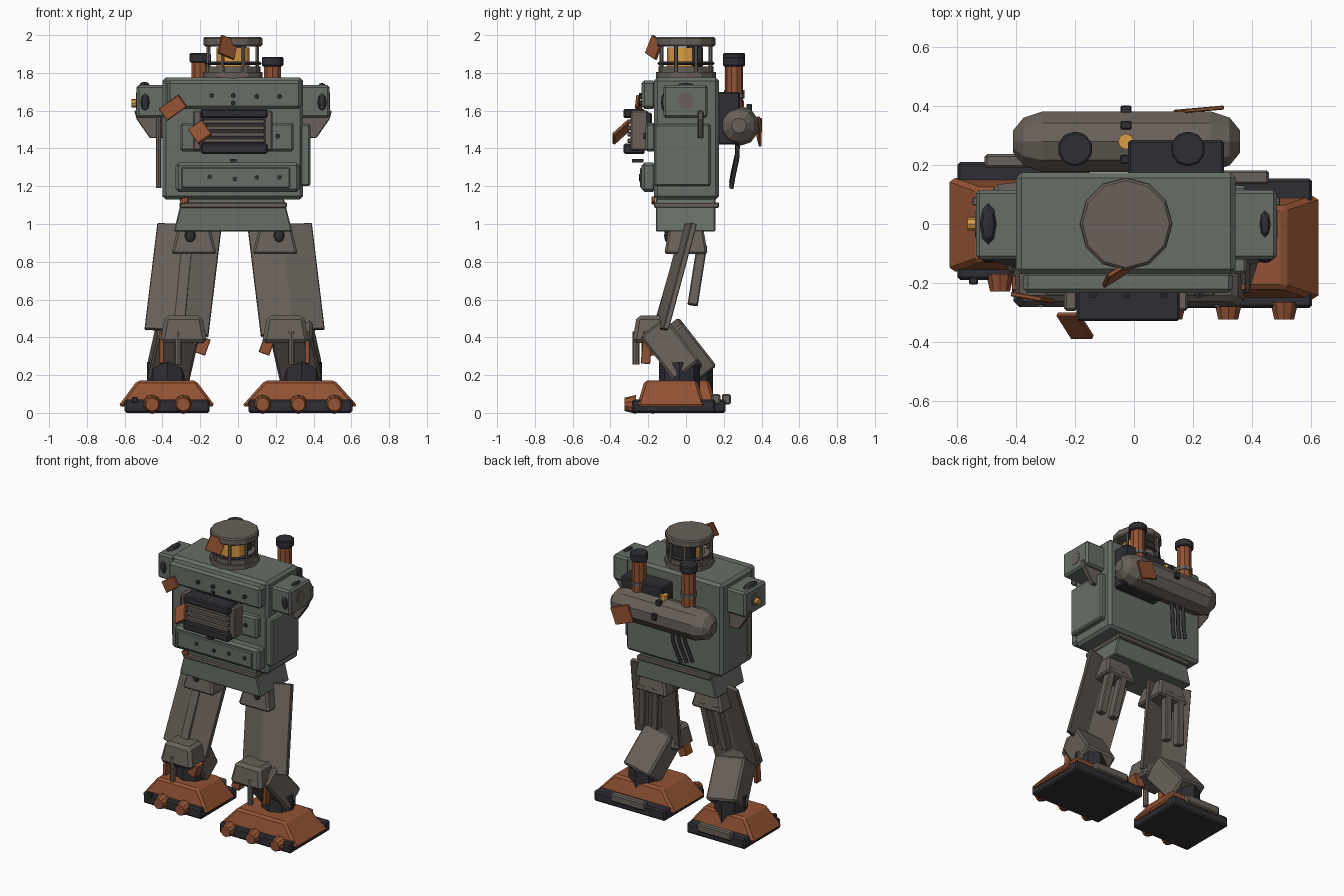
import bpy, bmesh, math
from mathutils import Vector, Matrix, Euler

if "Cube" in bpy.data.objects:
    bpy.data.objects.remove(bpy.data.objects["Cube"])


def material(name, rgb):
    m = bpy.data.materials.new(name)
    m.diffuse_color = (*rgb, 1)
    m.use_nodes = True
    m.node_tree.nodes["Principled BSDF"].inputs["Base Color"].default_value = m.diffuse_color
    return m


GREEN = material("green_grey", (0.135, 0.155, 0.135))
GREY = material("brown_grey", (0.14, 0.118, 0.10))
RUST = material("rust", (0.29, 0.085, 0.033))
DARK = material("dark_metal", (0.028, 0.028, 0.034))
AMBER = material("amber", (0.72, 0.34, 0.06))


def finish(name, bm, mat, bevel=0.0):
    bmesh.ops.recalc_face_normals(bm, faces=bm.faces)
    me = bpy.data.meshes.new(name)
    bm.to_mesh(me)
    bm.free()
    me.materials.append(mat)
    ob = bpy.data.objects.new(name, me)
    bpy.context.collection.objects.link(ob)
    if bevel:
        b = ob.modifiers.new("bevel", 'BEVEL')
        b.width, b.segments, b.limit_method = bevel, 1, 'ANGLE'
    return ob


def box(name, x, y, z, mat, bevel=0.008, top=(1, 1), rot=(0, 0, 0)):
    """Box from (min, max) ranges, optional taper at the top and rotation in degrees."""
    c = Vector((sum(x) / 2, sum(y) / 2, sum(z) / 2))
    s = (x[1] - x[0], y[1] - y[0], z[1] - z[0])
    bm = bmesh.new()
    bmesh.ops.create_cube(bm, size=1)
    for v in bm.verts:
        k = top if v.co.z > 0 else (1, 1)
        v.co = Vector((v.co.x * s[0] * k[0], v.co.y * s[1] * k[1], v.co.z * s[2]))
    e = Euler([math.radians(a) for a in rot]).to_matrix().to_4x4()
    bm.transform(Matrix.Translation(c) @ e)
    return finish(name, bm, mat, bevel)


def plate(name, c, s, rot, mat=RUST):
    return box(name, *[(c[i] - s[i] / 2, c[i] + s[i] / 2) for i in range(3)], mat, 0.003, rot=rot)


def prism(name, pts, p0, p1, mat, bevel=0.006):
    """Profile swept from p0 to p1; profile x stays along world x."""
    p0, p1 = Vector(p0), Vector(p1)
    d = (p1 - p0).normalized()
    ax = (Vector((1, 0, 0)) - d * d.x).normalized()
    ay = d.cross(ax)
    bm = bmesh.new()
    a = [bm.verts.new(p0 + ax * u + ay * v) for u, v in pts]
    b = [bm.verts.new(p1 + ax * u + ay * v) for u, v in pts]
    bm.faces.new(a)
    bm.faces.new(b)
    for i in range(len(pts)):
        j = (i + 1) % len(pts)
        bm.faces.new((a[i], a[j], b[j], b[i]))
    return finish(name, bm, mat, bevel)


def beam(name, p0, p1, w, d, mat, bevel=0.006):
    w, d = w / 2, d / 2
    return prism(name, [(-w, -d), (w, -d), (w, d), (-w, d)], p0, p1, mat, bevel)


def cyl(name, p0, p1, r, mat, n=12, r2=None, bevel=0.0):
    p0, p1 = Vector(p0), Vector(p1)
    bm = bmesh.new()
    bmesh.ops.create_cone(bm, cap_ends=True, segments=n, radius1=r,
                          radius2=r if r2 is None else r2, depth=(p1 - p0).length)
    q = (p1 - p0).to_track_quat('Z', 'Y').to_matrix().to_4x4()
    bm.transform(Matrix.Translation((p0 + p1) / 2) @ q)
    return finish(name, bm, mat, bevel)


def ball(name, c, s, mat):
    bm = bmesh.new()
    bmesh.ops.create_uvsphere(bm, u_segments=8, v_segments=4, radius=1)
    bm.transform(Matrix.Translation(c) @ Matrix.Diagonal((*s, 1)))
    return finish(name, bm, mat)


CX = -0.027  # body centre line

# torso and pelvis
box("torso", (-0.40, 0.345), (-0.17, 0.175), (1.13, 1.775), GREEN, 0.018)
box("pelvis", (-0.34, 0.287), (-0.16, 0.155), (0.96, 1.135), GREEN, 0.006, top=(0.86, 1))
box("waist_belt", (-0.31, 0.26), (-0.17, 0.175), (1.085, 1.115), GREY, 0.006)
box("upper_chest_plate", (-0.375, 0.335), (-0.235, -0.16), (1.61, 1.76), GREEN, 0.015)
box("middle_chest_plate", (-0.305, 0.295), (-0.215, -0.16), (1.385, 1.535), GREEN, 0.012)
box("lower_chest_plate", (-0.33, 0.325), (-0.235, -0.16), (1.17, 1.325), GREEN, 0.015)
box("lower_chest_panel", (-0.30, 0.275), (-0.243, -0.22), (1.19, 1.30), GREEN, 0.006)
box("side_plate", (0.33, 0.383), (-0.17, 0.13), (1.20, 1.53), GREEN, 0.01)
cyl("side_rod", (-0.42, -0.10, 1.19), (-0.42, -0.10, 1.60), 0.015, GREY, 8)
for x, z in [(-0.14, 1.68), (-0.025, 1.68), (-0.025, 1.64), (0.1, 1.675), (0.22, 1.675),
             (-0.15, 1.25), (-0.017, 1.238), (0.1, 1.247), (0.22, 1.247), (0.21, 1.465)]:
    cyl("chest_rivet", (x, -0.20, z), (x, -0.25 if z != 1.465 else -0.225, z), 0.014, DARK, 6)
box("chest_peg", (-0.042, -0.008), (-0.285, -0.225), (1.325, 1.345), DARK, 0)

# chest grille
box("grille_back", (-0.19, 0.145), (-0.27, -0.18), (1.39, 1.59), DARK)
for z0, z1 in [(1.37, 1.425), (1.56, 1.61)]:
    box("grille_frame", (-0.195, 0.155), (-0.33, -0.22), (z0, z1), DARK)
for i in range(4):
    z = 1.44 + i * 0.034
    box("grille_slat", (-0.185, 0.14), (-0.31, -0.25), (z - 0.010, z + 0.012), GREY, 0.003)
for x in (-0.215, 0.16):
    box("grille_cheek", (x - 0.022, x + 0.022), (-0.295, -0.20), (1.39, 1.60), GREY)

# loose rusty plates
plate("chest_scrap_plate", (-0.345, -0.25, 1.615), (0.13, 0.016, 0.078), (0, -35, -10))
plate("grille_scrap_plate", (-0.20, -0.345, 1.485), (0.09, 0.018, 0.12), (-42, -35, 0))
plate("head_scrap_plate", (-0.055, -0.168, 1.935), (0.105, 0.016, 0.105), (-12, 20, 32))
plate("tank_scrap_plate", (0.22, 0.388, 1.49), (0.14, 0.014, 0.12), (0, 20, 5))
plate("waist_scrap_plate", (-0.285, -0.172, 1.125), (0.045, 0.02, 0.03), (0, -20, 0))

# shoulders
for x0, x1, s, k in [(-0.537, -0.385, -1, 1.0), (0.33, 0.485, 1, 0.65)]:
    box("shoulder", (x0, x1), (-0.12, 0.115), (1.562, 1.735), GREEN, 0.012)
    xo, xi = (x0, x1) if s < 0 else (x1, x0)
    prism("shoulder_gusset", [(xo + s * 0.012, 1.60), (xo, 1.555), (xo - s * 0.07, 1.455),
                              (xi, 1.455), (xi, 1.60)], (0, 0.092, 0), (0, 0.062, 0), GREY, 0.004)
    xd = -0.495 if s < 0 else 0.445
    ball("shoulder_top_stud", (xd, 0, 1.735), (0.028 * k, 0.07 * k, 0.018 * k), DARK)
    ball("shoulder_front_stud", (xd if s > 0 else -0.492, -0.12, 1.645), (0.024, 0.012, 0.046), DARK)
    cyl("shoulder_disc", (xo - s * 0.01, 0, 1.65), (xo + s * 0.003, 0, 1.65), 0.045, GREY, 12)
cyl("shoulder_lamp", (-0.53, 0, 1.64), (-0.565, 0, 1.64), 0.022, AMBER, 8)

# head
cyl("neck_ring", (CX, 0, 1.77), (CX, 0, 1.805), 0.158, GREY, 12)
cyl("head_base", (CX, 0, 1.80), (CX, 0, 1.835), 0.145, GREY, 12)
cyl("head_lens", (CX, -0.012, 1.83), (CX, -0.012, 1.935), 0.088, AMBER, 12)
box("head_core", (CX - 0.075, CX + 0.075), (0.0, 0.09), (1.83, 1.94), DARK)
cyl("head_cap", (CX, 0, 1.94), (CX, 0, 1.99), 0.156, GREY, 12, bevel=0.008)
bpy.ops.mesh.primitive_torus_add(location=(CX, 0, 1.85), major_radius=0.143, minor_radius=0.009,
                                 major_segments=12, minor_segments=4)
cage = bpy.context.object
cage.name = "head_cage_ring"
cage.data.materials.append(DARK)
for i in range(8):
    a = math.radians(22.5 + 45 * i)
    x, y = CX + 0.14 * math.cos(a), 0.14 * math.sin(a)
    cyl("head_cage_bar", (x, y, 1.80), (x, y, 1.945), 0.011, GREY, 6)

# rear tank with domed ends
TY, TZ = 0.28, 1.52
cyl("rear_tank", (-0.31, TY, TZ), (0.26, TY, TZ), 0.108, GREY, 10)
for x, d in [(-0.31, -1), (0.26, 1)]:
    cyl("tank_shoulder", (x, TY, TZ), (x + d * 0.065, TY, TZ), 0.108, GREY, 10, 0.085)
    cyl("tank_end", (x + d * 0.065, TY, TZ), (x + d * 0.10, TY, TZ), 0.085, GREY, 10, 0.04)
cyl("tank_valve", (CX, TY, 1.61), (CX, TY, 1.655), 0.027, AMBER, 8)
for y, z in [(0.22, 1.61), (0.335, 1.615), (0.388, 1.54)]:
    box("tank_clamp", (CX - 0.018, CX + 0.018), (y - 0.014, y + 0.014), (z - 0.02, z + 0.02), DARK, 0.003)
box("rear_radiator", (-0.02, 0.305), (0.165, 0.285), (1.42, 1.70), DARK)

# exhaust stacks
for x, h in [(-0.20, 1.905), (0.183, 1.885)]:
    cyl("exhaust_pipe", (x, 0.255, 1.58), (x, 0.255, h - 0.045), 0.048, RUST, 10)
    cyl("exhaust_collar", (x, 0.255, h - 0.22), (x, 0.255, h - 0.195), 0.055, GREY, 10)
    cyl("exhaust_cap", (x, 0.255, h - 0.05), (x, 0.255, h), 0.06, DARK, 10, bevel=0.006)

# hanging cables
for i in range(3):
    x = -0.08 - 0.045 * i
    cu = bpy.data.curves.new("hanging_cable", 'CURVE')
    cu.dimensions, cu.bevel_depth, cu.bevel_resolution = '3D', 0.013, 1
    sp = cu.splines.new('POLY')
    path = [(0, 0.275, 1.44), (-0.01, 0.27, 1.34), (-0.03, 0.25, 1.25), (-0.05, 0.24, 1.19)]
    sp.points.add(len(path) - 1)
    for p, (dx, y, z) in zip(sp.points, path):
        p.co = (x + dx, y, z + 0.015 * i, 1)
    cu.use_fill_caps = True
    cu.materials.append(DARK)
    bpy.context.collection.objects.link(bpy.data.objects.new("hanging_cable", cu))

# legs: side, foot x range, sole y range, hood y range, leg y shift
for s, n, fx, sy, hy, off in [(-1, "left", (-0.635, -0.12), (-0.19, 0.21), (-0.165, 0.16), 0.035),
                              (1, "right", (0.02, 0.635), (-0.285, 0.155), (-0.26, 0.10), -0.035)]:
    def X(v):
        return -0.018 + s * v
    # thigh shell, folded along the middle
    lo, hi = (X(0.308), -0.135, 0.43), (X(0.24), 0.015, 0.99)
    prism(n + "_thigh", [(-0.17, 0.01), (0, -0.04), (0.17, 0.01), (0.17, 0.04), (0, 0.0), (-0.17, 0.04)],
          lo, hi, GREY, 0.004)
    if s < 0:
        beam("thigh_strip", (X(0.29), -0.145, 0.5), (X(0.25), -0.025, 0.92), 0.06, 0.03, GREY, 0.003)
    box(n + "_hip", (X(s * 0) + s * 0.215 - 0.12, X(0) + s * 0.215 + 0.12), (-0.115, 0.115),
        (0.84, 0.975), GREY, 0.012, top=(0.72, 0.8))
    ball(n + "_hip_stud", (X(0.235), -0.10, 0.94), (0.03, 0.016, 0.04), DARK)
    for d in (-0.05, 0.05):
        beam(n + "_hip_piston", (X(0.27 + d), 0.035, 0.57), (X(0.23 + d), 0.085, 0.89), 0.05, 0.055, GREY)
    # knee, shin, ankle
    box(n + "_knee", (X(0.27) - 0.125, X(0.27) + 0.125), (-0.285, -0.09), (0.37, 0.515), GREY, 0.02,
        top=(0.78, 0.75))
    beam(n + "_shin", (X(0.352), 0.05 + off, 0.21), (X(0.30), -0.13 + off, 0.44), 0.22, 0.17, GREY, 0.012)
    ax, ay = X(0.355), off
    cyl(n + "_ankle", (ax, ay, 0.10), (ax, ay, 0.27), 0.108, DARK, 8)
    # shin rods and rusty guard
    cyl(n + "_knee_rod", (X(0.30), -0.265, 0.255), (X(0.30), -0.265, 0.43), 0.018, GREY, 8)
    beam(n + "_shin_bar", (X(0.385), -0.215, 0.26), (X(0.385), -0.20, 0.43), 0.024, 0.05, RUST, 0.003)
    plate(n + "_knee_guard", (X(0.17), -0.20, 0.355), (0.06, 0.07, 0.09), (0, 20, 0))
    # foot
    w = fx[1] - fx[0]
    fc = sum(fx) / 2
    ix = (fx[0] + 0.035, fx[1] - 0.03)
    box(n + "_sole", ix, sy, (0.0, 0.072), DARK, 0.01)
    box(n + "_foot_hood", fx, hy, (0.035, 0.172), RUST, 0.014, top=(0.60, 0.77))
    box(n + "_heel_bar", (fc - 0.13, fc + 0.13), (sy[1] - 0.02, sy[1] + 0.027), (0.045, 0.10), GREY, 0.008)
    for x in ((-0.455, -0.29) if s < 0 else (0.13, 0.32, 0.51)):
        cyl(n + "_toe_stud", (x, sy[0] + 0.02, 0.045), (x, sy[0] - 0.04, 0.045), 0.05, RUST, 10, 0.035)
box("toe_stub", (-0.56, -0.53), (-0.205, -0.18), (0.055, 0.085), DARK, 0.003)
